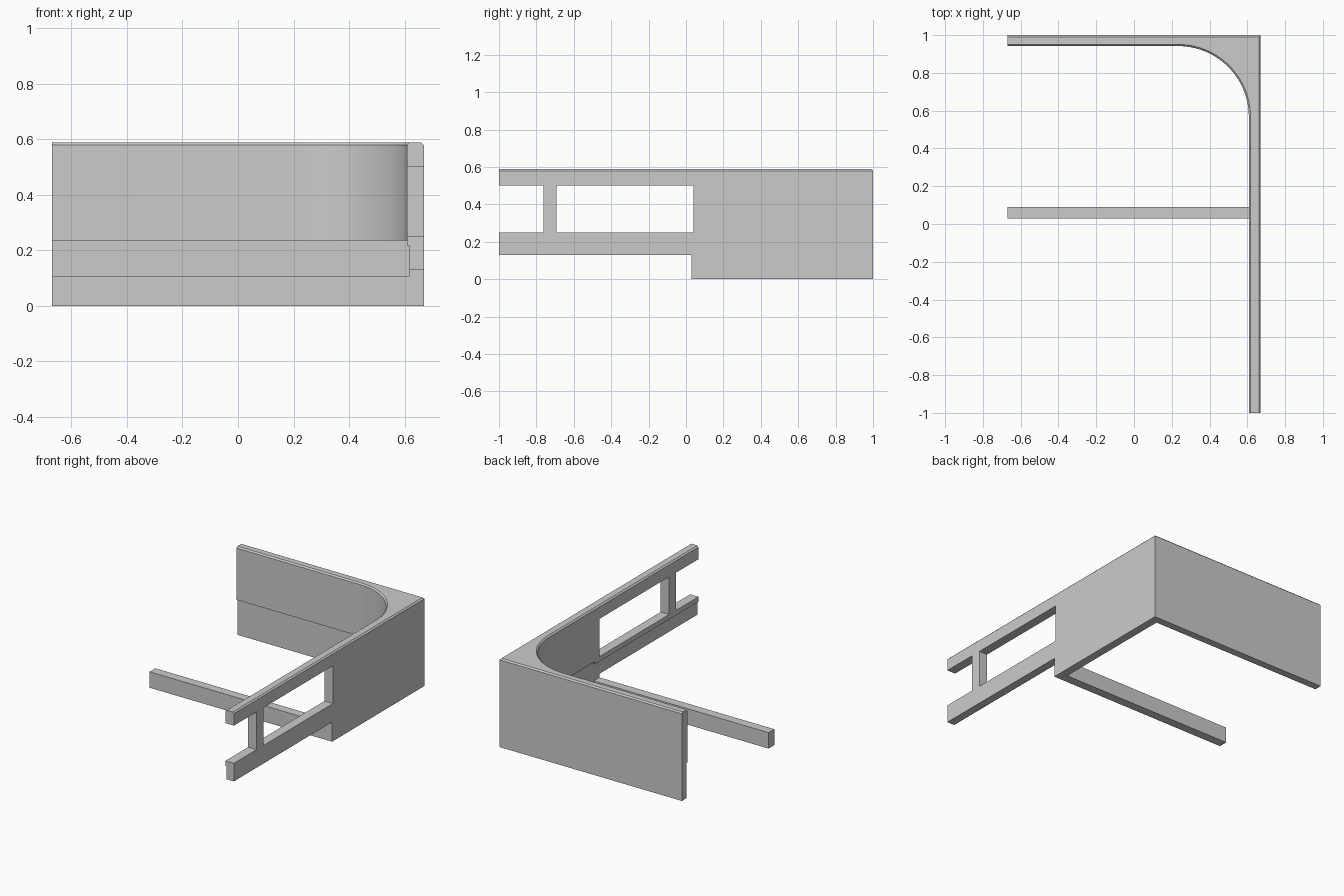
import bpy, bmesh
from math import sin, cos, pi, radians

cube = bpy.data.objects.get("Cube")
if cube:
    bpy.data.objects.remove(cube, do_unlink=True)

X, Y, TOP = 0.67, 1.0, 0.588          # half width, half depth, height
IN_X, IN_Y, R = 0.608, 0.942, 0.375   # inner wall faces and corner radius

grey = bpy.data.materials.new("plain grey")
grey.use_nodes = True
colour = (0.6, 0.6, 0.6, 1)
grey.diffuse_color = colour
grey.node_tree.nodes["Principled BSDF"].inputs["Base Color"].default_value = colour


def add_object(name, bm):
    mesh = bpy.data.meshes.new(name)
    bmesh.ops.recalc_face_normals(bm, faces=bm.faces)
    bm.to_mesh(mesh)
    bm.free()
    obj = bpy.data.objects.new(name, mesh)
    bpy.context.collection.objects.link(obj)
    mesh.materials.append(grey)
    return obj


def box(name, x, y, z):
    bm = bmesh.new()
    bmesh.ops.create_cube(bm, size=1)
    for v in bm.verts:
        v.co = [(lo + hi) / 2 + c * (hi - lo) for c, (lo, hi) in zip(v.co, (x, y, z))]
    return add_object(name, bm)


# L-shaped wall plan with a rounded inner corner, extruded to full height
arc = [(IN_X - R + R * cos(a), IN_Y - R + R * sin(a))
       for a in (pi / 2 * i / 24 for i in range(25))]
plan = [(IN_X, -Y), *arc, (-X, IN_Y), (-X, Y), (X, Y), (X, -Y)]
bm = bmesh.new()
base = bm.faces.new([bm.verts.new((x, y, 0)) for x, y in plan])
top = bmesh.ops.extrude_face_region(bm, geom=[base])["geom"]
for v in top:
    if isinstance(v, bmesh.types.BMVert):
        v.co.z = TOP

# Chamfer the long top edges, leaving both wall ends square
bm.normal_update()
rim = [e for e in bm.edges if all(v.co.z > TOP - 0.001 for v in e.verts)
       and not all(v.co.x < -X + 0.001 for v in e.verts)
       and not all(v.co.y < -Y + 0.001 for v in e.verts)]
bmesh.ops.bevel(bm, geom=rim, offset=0.009, segments=1, affect='EDGES')
wall = add_object("corner_wall", bm)

# Recess below the lip, the two side openings and the raised front underside
cutters = [
    box("recess_cutter", (-1, 0.615), (-2, 0.95), (-1, 0.217)),
    box("rear_recess_cutter", (-1, 0.615), (0.09, 0.95), (-1, 0.235)),
    box("front_opening_cutter", (0, 1), (-2, -0.762), (0.25, 0.5)),
    box("long_opening_cutter", (0, 1), (-0.692, 0.04), (0.25, 0.5)),
    box("underside_cutter", (0, 1), (-2, 0.03), (-1, 0.13)),
]
bpy.context.view_layer.objects.active = wall
for cutter in cutters:
    cutter.hide_render = True
    mod = wall.modifiers.new(cutter.name, 'BOOLEAN')
    mod.operation = 'DIFFERENCE'
    mod.solver = 'EXACT'
    mod.object = cutter
    bpy.ops.object.modifier_apply(modifier=mod.name)
    bpy.data.objects.remove(cutter, do_unlink=True)

# Low rail running across from the side wall
box("cross_rail", (-X, 0.62), (0.03, 0.09), (0, 0.106))

# Smooth the rounded corner only
bpy.ops.object.select_all(action='DESELECT')
wall.select_set(True)
bpy.ops.object.shade_smooth_by_angle(angle=radians(20))
